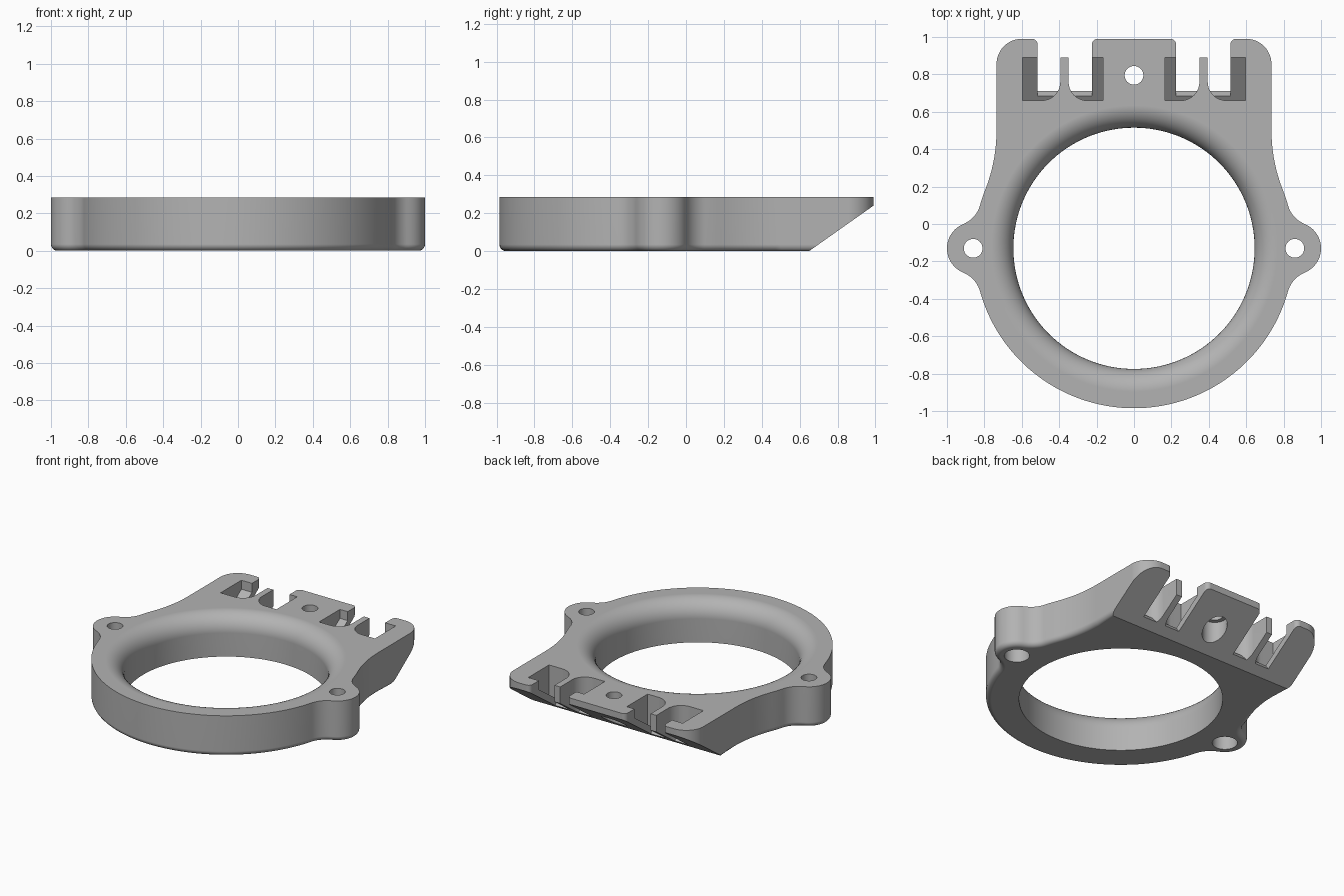
import bpy, bmesh, math
from mathutils import Vector

if "Cube" in bpy.data.objects:
    bpy.data.objects.remove(bpy.data.objects["Cube"])

HEIGHT = 0.285
RING_Y, RING_R = -0.13, 0.855
SLOPE, SLOPE_Y = 0.706, 0.65


def arc(cx, cy, r, a0, a1, n):
    """Points along an arc, angles in degrees."""
    angles = [math.radians(a0 + (a1 - a0) * i / n) for i in range(n + 1)]
    return [(cx + r * math.cos(a), cy + r * math.sin(a)) for a in angles]


def prism(name, points, start, end, axis="z"):
    """Extrude a profile: (x, y) along z, or (y, z) along x."""
    bm = bmesh.new()
    place = (lambda p: (p[0], p[1], start)) if axis == "z" else (lambda p: (start, p[0], p[1]))
    face = bm.faces.new([bm.verts.new(place(p)) for p in points])
    out = bmesh.ops.extrude_face_region(bm, geom=[face])
    step = Vector((0, 0, end - start)) if axis == "z" else Vector((end - start, 0, 0))
    bmesh.ops.translate(bm, vec=step, verts=[g for g in out["geom"] if isinstance(g, bmesh.types.BMVert)])
    bmesh.ops.recalc_face_normals(bm, faces=bm.faces)
    return finish(name, bm)


def finish(name, bm):
    mesh = bpy.data.meshes.new(name)
    bm.to_mesh(mesh)
    bm.free()
    obj = bpy.data.objects.new(name, mesh)
    bpy.context.collection.objects.link(obj)
    return obj


def lathe(name, profile, x, y, steps):
    """Spin an (r, z) profile that starts and ends on the axis."""
    bm = bmesh.new()
    verts = [bm.verts.new((r, 0, z)) for r, z in profile]
    edges = [bm.edges.new(pair) for pair in zip(verts, verts[1:])]
    bmesh.ops.spin(bm, geom=verts + edges, cent=(0, 0, 0), axis=(0, 0, 1),
                   angle=math.tau, steps=steps, use_duplicate=False)
    bmesh.ops.remove_doubles(bm, verts=bm.verts, dist=0.0001)
    bmesh.ops.recalc_face_normals(bm, faces=bm.faces)
    bmesh.ops.translate(bm, vec=(x, y, 0), verts=bm.verts)
    return finish(name, bm)


def cut(target, cutter):
    """Subtract the cutter and discard it."""
    cutter.hide_render = True
    mod = target.modifiers.new("cut", "BOOLEAN")
    mod.operation, mod.solver, mod.object = "DIFFERENCE", "EXACT", cutter
    bpy.context.view_layer.objects.active = target
    bpy.ops.object.modifier_apply(modifier=mod.name)
    bpy.data.objects.remove(cutter)


# Half outline: ring, blended ear, waist curve, rounded rear corner, slot mouth
half = arc(0, RING_Y, RING_R, -90, -15.6, 36)
half += arc(0.968, -0.40, 0.15, 164.4, 111.8, 10)[1:]
half += arc(0.86, RING_Y, 0.14, -68.2, 68.2, 20)[1:]
half += arc(0.968, 0.14, 0.15, -111.8, -164.4, 10)[1:]
half += arc(0, RING_Y, RING_R, 15.6, 21.57, 3)[1:]
half += arc(1.594, 0.5, 0.859, 201.57, 180, 12)[1:]
half += arc(0.6, 0.855, 0.135, 0, 90, 12)
half += arc(0.545, 0.96, 0.03, 90, 180, 6)
half += [(0.515, 0.9), (0.225, 0.9)]
half += arc(0.195, 0.96, 0.03, 0, 90, 6)
outline = half + [(-x, y) for x, y in reversed(half[1:])]
body = prism("mounting_ring_bracket", outline, 0, HEIGHT)

# Rounded lower rim
bm = bmesh.new()
bm.from_mesh(body.data)
rim = [e for e in bm.edges if all(v.co.z < 0.001 and v.co.y < 0.86 for v in e.verts)]
bmesh.ops.bevel(bm, geom=rim, offset=0.035, segments=5, profile=0.5, affect="EDGES")
bm.to_mesh(body.data)
bm.free()

# Central bore with a flared upper lip
lip = arc(0.765, HEIGHT - 0.12, 0.12, 180, 90, 10)
cut(body, lathe("bore", [(0, -0.1), (0.645, -0.1)] + lip + [(0.765, 0.4), (0, 0.4)], 0, RING_Y, 128))

# Screw holes, counterbored from beneath
for x, y in ((-0.86, RING_Y), (0.86, RING_Y), (0, 0.795)):
    cut(body, lathe("screw_hole", [(0, -0.1), (0.08, -0.1), (0.08, 0.2), (0.05, 0.2),
                                   (0.05, 0.4), (0, 0.4)], x, y, 40))


def floor_z(y):
    return SLOPE * (y - SLOPE_Y) + 0.053


# Rear clip slots: sloped pocket and open channel around a flared fin
pocket = [(0.66, floor_z(0.66)), (0.89, floor_z(0.89)), (0.89, 0.4), (0.66, 0.4)]
channel = [(0.685, floor_z(0.685)), (0.771, floor_z(0.685) - 0.122), (1.2, -0.045), (1.2, 0.45), (0.685, 0.45)]
fin = [(0.25, 0.6)] + arc(0.25, 0.76, 0.1, -90, 0, 8) + [(0.35, 0.89), (0.394, 0.89)]
fin += arc(0.494, 0.76, 0.1, 180, 270, 8) + [(0.494, 0.6)]
for side in (-1, 1):
    for profile, inner, outer in ((pocket, 0.165, 0.597), (channel, 0.225, 0.515)):
        slot = prism("slot", profile, side * inner, side * outer, axis="x")
        cut(slot, prism("fin", [(side * x, y) for x, y in fin], -0.2, 0.6))
        cut(body, slot)

# Sloped rear underside
ramp = [(0.5, SLOPE * (0.5 - SLOPE_Y)), (1.2, SLOPE * (1.2 - SLOPE_Y)), (1.2, -0.2), (0.5, -0.2)]
cut(body, prism("ramp", ramp, -1.2, 1.2, axis="x"))

# Grey plastic
grey = bpy.data.materials.new("grey_plastic")
grey.use_nodes = True
colour = (0.45, 0.45, 0.45, 1)
grey.diffuse_color = colour
grey.node_tree.nodes["Principled BSDF"].inputs["Base Color"].default_value = colour
body.data.materials.clear()
body.data.materials.append(grey)

# Smooth curved walls, crisp edges
bpy.ops.object.select_all(action="DESELECT")
body.select_set(True)
bpy.context.view_layer.objects.active = body
bpy.ops.object.shade_smooth_by_angle(angle=math.radians(25))
weighted = body.modifiers.new("weighted_normals", "WEIGHTED_NORMAL")
weighted.keep_sharp = True
